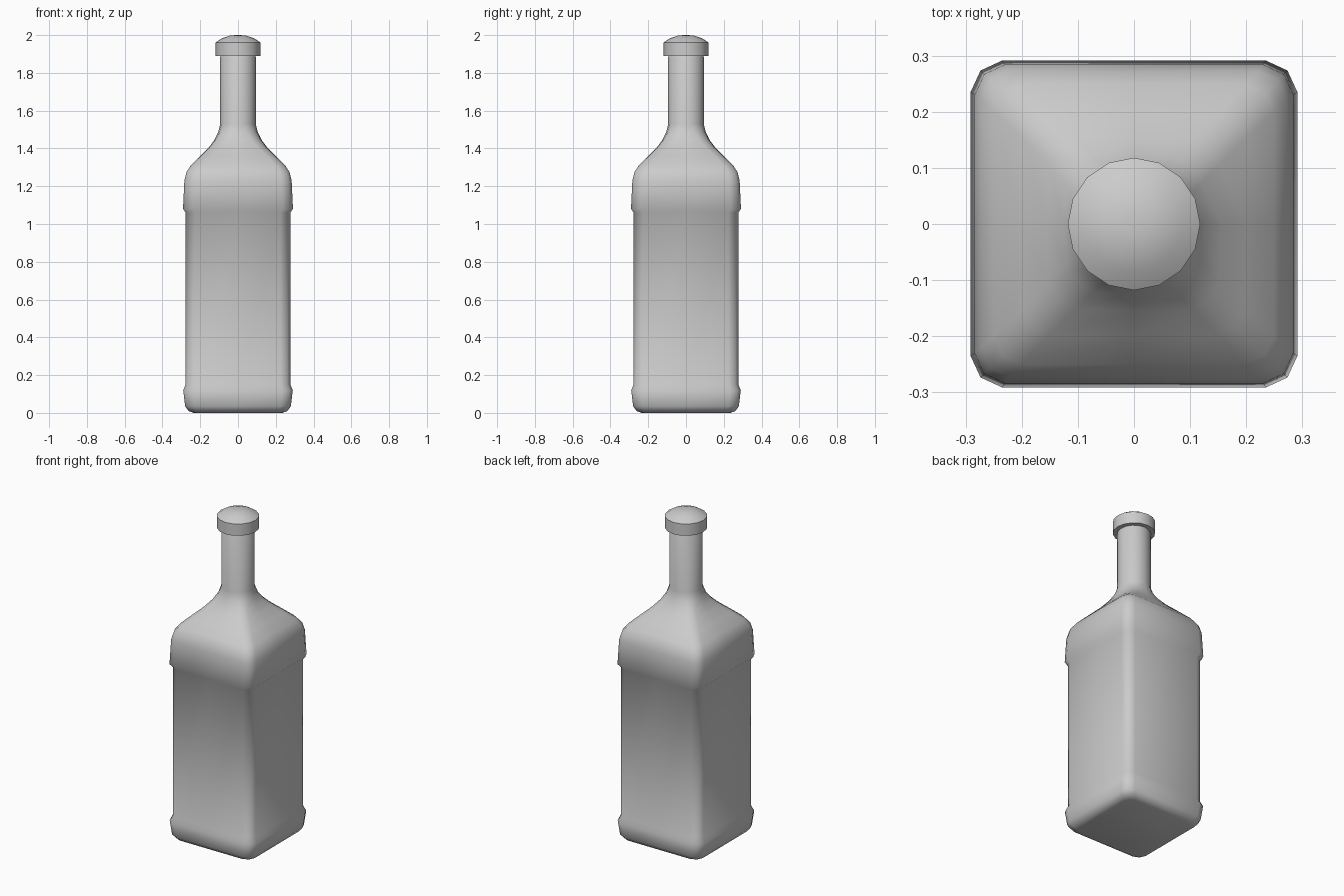
import bpy
import bmesh
import math

cube = bpy.data.objects.get("Cube")
if cube:
    bpy.data.objects.remove(cube, do_unlink=True)

grey = bpy.data.materials.new("plain grey")
grey.use_nodes = True
colour = (0.6, 0.6, 0.6, 1)
grey.diffuse_color = colour
grey.node_tree.nodes["Principled BSDF"].inputs["Base Color"].default_value = colour

SIDES = 16


def ring(half, z, roundness):
    """Rounded square of the given half width, blended towards a circle."""
    square = [(1, 0), (1, 0.81), (0.94, 0.94), (0.81, 1)]
    points = []
    for k in range(SIDES):
        quarter, step = divmod(k, 4)
        a = math.tau * step / SIDES
        x = square[step][0] * (1 - roundness) + math.cos(a) * roundness
        y = square[step][1] * (1 - roundness) + math.sin(a) * roundness
        for _ in range(quarter):
            x, y = -y, x
        points.append((x * half, y * half, z))
    return points


def loft(name, profile, angle):
    """Skin a stack of (half width, height, roundness) rings."""
    bm = bmesh.new()
    rings = [[bm.verts.new(p) for p in ring(*row)] for row in profile]
    for low, high in zip(rings, rings[1:]):
        for i in range(SIDES):
            j = (i + 1) % SIDES
            bm.faces.new((low[i], low[j], high[j], high[i]))
    bm.faces.new(rings[0][::-1])
    bm.faces.new(rings[-1])
    mesh = bpy.data.meshes.new(name)
    bm.to_mesh(mesh)
    bm.free()
    mesh.materials.append(grey)
    obj = bpy.data.objects.new(name, mesh)
    bpy.context.collection.objects.link(obj)
    bpy.ops.object.select_all(action='DESELECT')
    obj.select_set(True)
    bpy.context.view_layer.objects.active = obj
    bpy.ops.object.shade_smooth_by_angle(angle=math.radians(angle))
    return obj


# Square body with raised bands, sloping shoulder and round neck
loft("bottle", [
    (0.235, 0.0, 0), (0.262, 0.01, 0), (0.28, 0.035, 0), (0.29, 0.12, 0),
    (0.277, 0.15, 0), (0.277, 1.06, 0), (0.291, 1.08, 0), (0.284, 1.23, 0),
    (0.273, 1.275, 0), (0.25, 1.31, 0.03), (0.2, 1.36, 0.12),
    (0.155, 1.405, 0.3), (0.125, 1.445, 0.55), (0.105, 1.485, 0.8),
    (0.094, 1.53, 1), (0.094, 1.885, 1), (0.085, 1.9, 1),
], 80)

# Stopper with a shallow domed top
loft("cap", [
    (0.118, 1.89, 1), (0.118, 1.962, 1), (0.085, 1.983, 1),
    (0.045, 1.997, 1), (0.015, 2.0, 1),
], 28)
